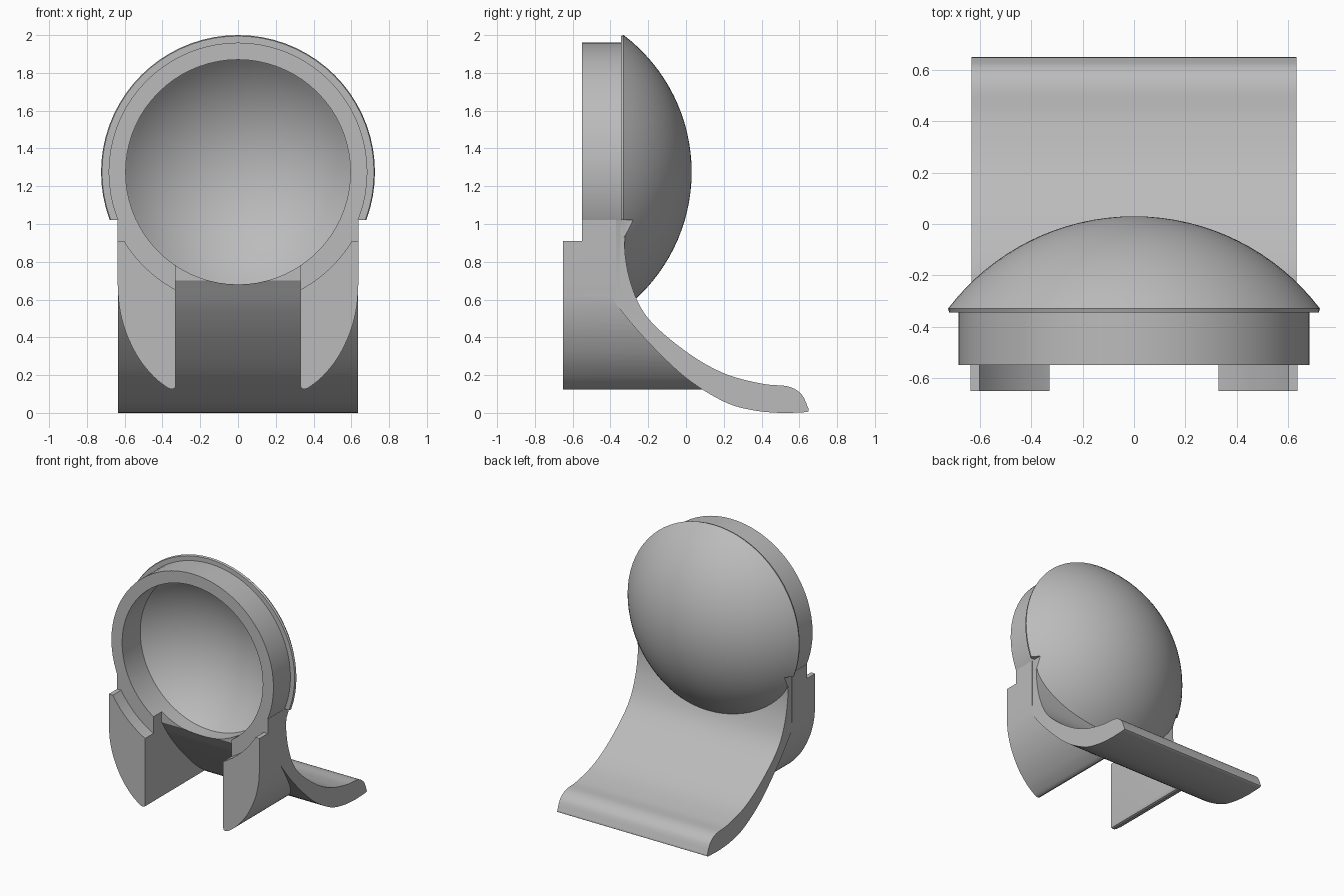
import bpy, bmesh, math
from mathutils import Vector, Matrix

cube = bpy.data.objects.get("Cube")
if cube:
    bpy.data.objects.remove(cube, do_unlink=True)

grey = bpy.data.materials.new("plain grey")
grey.use_nodes = True
colour = (0.5, 0.5, 0.5, 1)
grey.diffuse_color = colour
grey.node_tree.nodes["Principled BSDF"].inputs["Base Color"].default_value = colour

CENTRE_Z = 1.275   # height of the bowl axis
HALF = 0.635       # half width of the body
NOTCH = 0.33       # half width of the opening between the legs


def make(name, bm):
    bmesh.ops.recalc_face_normals(bm, faces=bm.faces[:])
    mesh = bpy.data.meshes.new(name)
    bm.to_mesh(mesh)
    bm.free()
    mesh.materials.append(grey)
    ob = bpy.data.objects.new(name, mesh)
    bpy.context.collection.objects.link(ob)
    return ob


def prism(name, pts, axis, lo, hi):
    """Extrude an outline: (y, z) along x, or (x, z) along y."""
    bm = bmesh.new()
    place = (lambda p, t: (t, p[0], p[1])) if axis == "x" else (lambda p, t: (p[0], t, p[1]))
    face = bm.faces.new([bm.verts.new(place(p, lo)) for p in pts])
    out = bmesh.ops.extrude_face_region(bm, geom=[face])
    shift = Vector(place((0, 0), hi - lo))
    bmesh.ops.translate(bm, vec=shift, verts=[v for v in out["geom"] if isinstance(v, bmesh.types.BMVert)])
    return make(name, bm)


def box(name, x0, x1, y0, y1, z0, z1):
    return prism(name, [(x0, z0), (x1, z0), (x1, z1), (x0, z1)], "y", y0, y1)


def lathe(name, pts, steps=72):
    """Turn a (radius, y) profile around the bowl axis."""
    bm = bmesh.new()
    vs = [bm.verts.new((0, y, CENTRE_Z + r)) for r, y in pts]
    es = [bm.edges.new(pair) for pair in zip(vs, vs[1:])]
    bmesh.ops.spin(bm, geom=vs + es, cent=(0, 0, CENTRE_Z), axis=(0, 1, 0),
                   angle=math.tau, steps=steps)
    bmesh.ops.remove_doubles(bm, verts=bm.verts[:], dist=1e-4)
    return make(name, bm)


def combine(target, op, *others):
    for other in others:
        bpy.ops.object.select_all(action="DESELECT")
        bpy.context.view_layer.objects.active = target
        target.select_set(True)
        mod = target.modifiers.new("join", "BOOLEAN")
        mod.operation, mod.solver, mod.object = op, "EXACT", other
        bpy.ops.object.modifier_apply(modifier=mod.name)
        bpy.data.objects.remove(other, do_unlink=True)
    return target


def curve(pts, n=6):
    """Smooth line through a few points."""
    p = [Vector(q) for q in pts]
    p = [2 * p[0] - p[1]] + p + [2 * p[-1] - p[-2]]
    out = []
    for a, b, c, d in zip(p, p[1:], p[2:], p[3:]):
        for i in range(n):
            t = i / n
            out.append(0.5 * (2 * b + (c - a) * t + (2 * a - 5 * b + 4 * c - d) * t * t
                              + (3 * b - a - 3 * c + d) * t ** 3))
    return [tuple(q) for q in out] + [tuple(pts[-1])]


def cap(radius, rim, apex, n=16):
    """Spherical cap profile from its rim to its apex."""
    start = math.asin(rim / radius)
    return [(radius * math.sin(start * (1 - i / n)),
             apex - radius + radius * math.cos(start * (1 - i / n))) for i in range(n + 1)]


# Domed back with a thin lip, trimmed flush with the sides low down
dome = lathe("dome", [(0, -0.345), (0.72, -0.345)] + cap(0.91, 0.725, 0.03))
combine(dome, "DIFFERENCE",
        box("trim", HALF, 1, -1, 1, 0, 1.02),
        box("trim", -1, -HALF, -1, 1, 0, 1.02),
        box("trim", -1, 1, -1, 1, 0, 0.58))

# Front ring, open at the bottom between the legs
body = lathe("bowl_stand", [(0, -0.55), (0.685, -0.55), (0.685, -0.335), (0, -0.335)])
combine(body, "DIFFERENCE", box("notch", -NOTCH, NOTCH, -1, 0, 0, 0.9))

# Curved foot sweeping backwards
upper = curve([(-0.3, 1.02), (-0.325, 0.88), (-0.29, 0.68), (-0.2, 0.5), (0, 0.325),
               (0.2, 0.21), (0.4, 0.155), (0.54, 0.14), (0.61, 0.1), (0.645, 0.03), (0.65, 0.01)])
lower = curve([(0.64, 0.004), (0.5, 0), (0.35, 0.015), (0.2, 0.06), (0, 0.185),
               (-0.2, 0.375), (-0.35, 0.55), (-0.45, 0.7)])
foot = prism("foot", upper + lower + [(-0.45, 1.02)], "x", -0.634, 0.634)

# Front legs, rounded outside and ending inside the foot
legs = []
outer = curve([(0.35, 0.125), (0.38, 0.138), (0.45, 0.195), (0.53, 0.295),
               (0.595, 0.43), (0.628, 0.56), (0.637, 0.68)], 4)
for side, name in ((1, "left_leg"), (-1, "right_leg")):
    outline = [(NOTCH, 0.145), (0.335, 0.13)] + outer + [(0.637, 1.02), (NOTCH, 1.02)]
    leg = prism(name, [(side * x, z) for x, z in outline], "y", -0.65, 0.3)
    clip = prism("clip", [(-0.7, 0), (-0.7, 0.91), (-0.55, 0.91), (-0.55, 1.1), (-0.37, 1.1),
                          (-0.37, 0.64), (-0.3, 0.55), (-0.1, 0.34), (0.1, 0.19),
                          (0.2, 0.13), (0.25, 0)], "x", -1, 1)
    combine(leg, "INTERSECT", clip)
    # Curved seat at the front of the leg, around the ring
    combine(leg, "DIFFERENCE",
            lathe("seat_cutter", [(0, -0.8), (0.705, -0.8), (0.705, -0.55), (0, -0.55)]))
    legs.append(leg)

combine(body, "UNION", foot, dome, *legs)

# Hollow of the bowl
combine(body, "DIFFERENCE",
        lathe("hollow", [(0, -0.8), (0.595, -0.8)] + cap(0.81, 0.595, -0.07)))

# Tidy and shade
bm = bmesh.new()
bm.from_mesh(body.data)
bmesh.ops.remove_doubles(bm, verts=bm.verts[:], dist=2e-4)
bm.to_mesh(body.data)
bm.free()
bpy.ops.object.select_all(action="DESELECT")
body.select_set(True)
bpy.context.view_layer.objects.active = body
bpy.ops.object.shade_smooth_by_angle(angle=math.radians(30))
